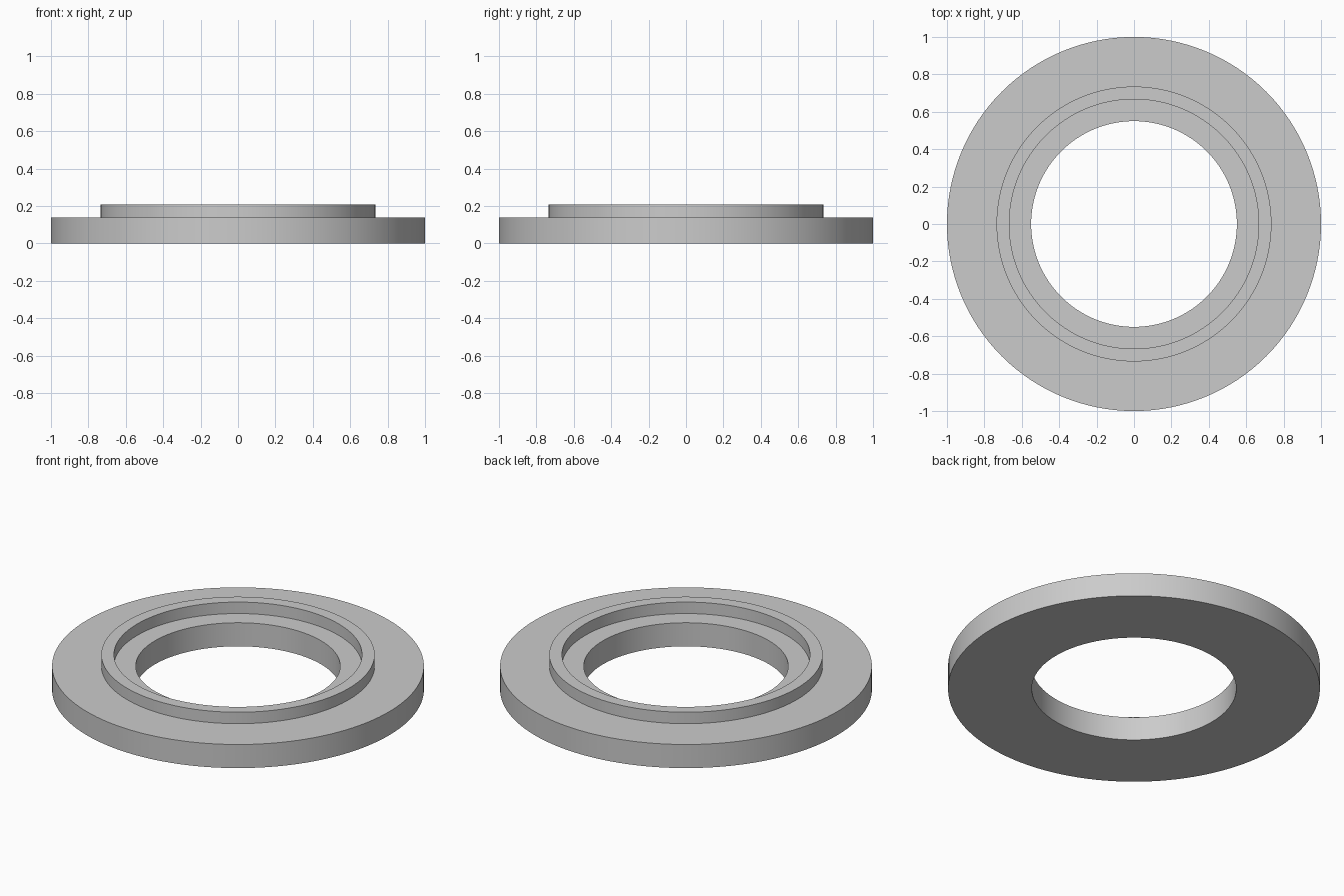
import bpy
import bmesh
import math

cube = bpy.data.objects.get("Cube")
if cube:
    bpy.data.objects.remove(cube, do_unlink=True)

SEGMENTS = 128

# Plain grey material
grey = bpy.data.materials.new("light_grey")
grey.use_nodes = True
colour = (0.6, 0.6, 0.6, 1.0)
grey.diffuse_color = colour
grey.node_tree.nodes["Principled BSDF"].inputs["Base Color"].default_value = colour


def lathe(name, profile, material):
    """Revolve a closed (radius, height) profile around the z axis."""
    bm = bmesh.new()
    rings = []
    for radius, height in profile:
        ring = []
        for i in range(SEGMENTS):
            a = math.tau * i / SEGMENTS
            ring.append(bm.verts.new((radius * math.cos(a), radius * math.sin(a), height)))
        rings.append(ring)
    for k, ring in enumerate(rings):
        above = rings[(k + 1) % len(rings)]
        for i in range(SEGMENTS):
            j = (i + 1) % SEGMENTS
            bm.faces.new((ring[i], ring[j], above[j], above[i]))
    bmesh.ops.recalc_face_normals(bm, faces=bm.faces)
    mesh = bpy.data.meshes.new(name)
    bm.to_mesh(mesh)
    bm.free()
    mesh.materials.append(material)
    obj = bpy.data.objects.new(name, mesh)
    bpy.context.collection.objects.link(obj)
    bpy.ops.object.select_all(action="DESELECT")
    obj.select_set(True)
    bpy.context.view_layer.objects.active = obj
    bpy.ops.object.shade_smooth_by_angle(angle=math.radians(30))
    return obj


# Flat washer with a thin raised lip standing around the bore
BORE, LIP_IN, LIP_OUT, RIM = 0.55, 0.667, 0.735, 1.0
BASE_TOP, LIP_TOP = 0.14, 0.208
lathe("flanged_ring", [
    (BORE, 0), (RIM, 0), (RIM, BASE_TOP),
    (LIP_OUT, BASE_TOP), (LIP_OUT, LIP_TOP),
    (LIP_IN, LIP_TOP), (LIP_IN, BASE_TOP), (BORE, BASE_TOP),
], grey)
